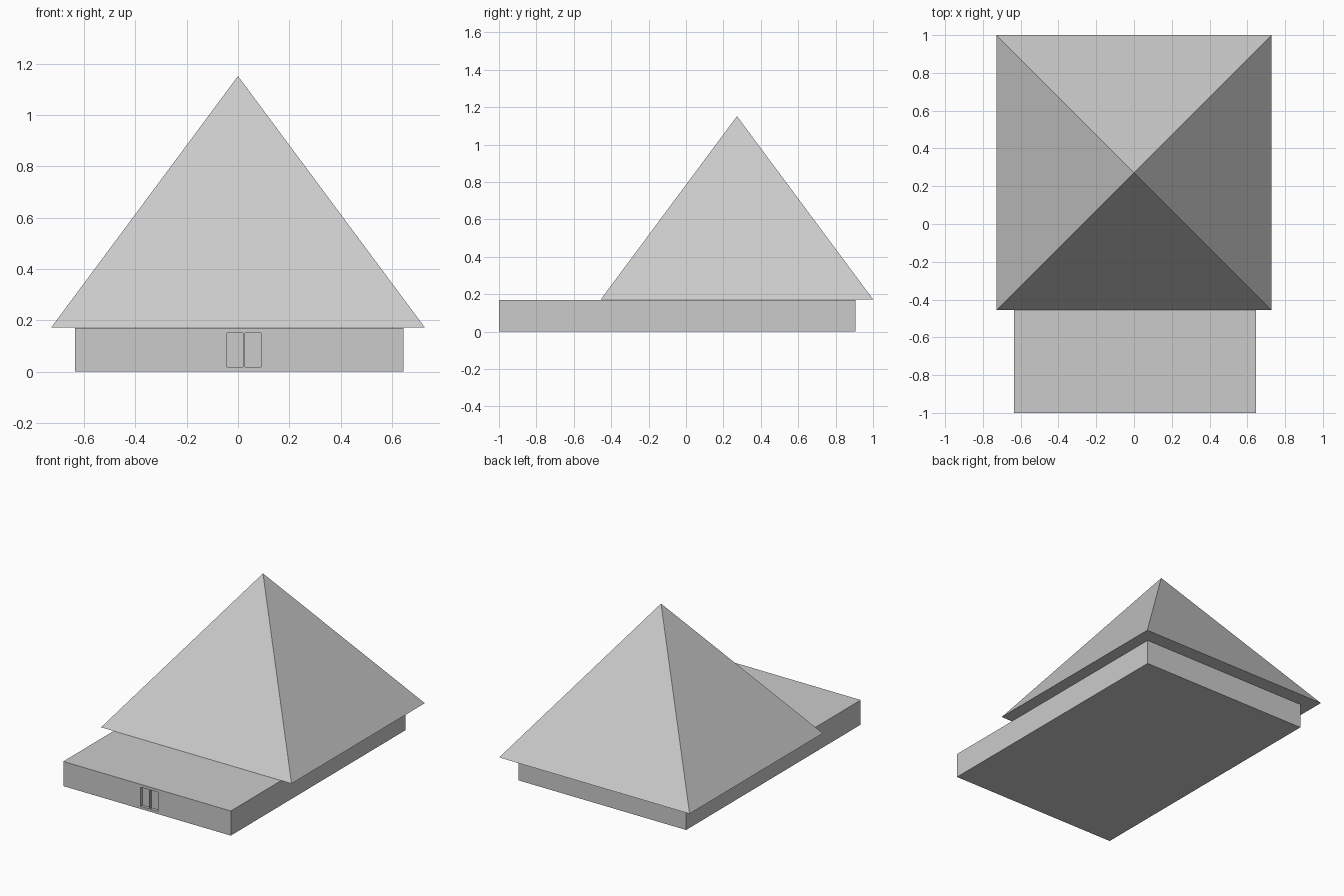
import bpy, math

if "Cube" in bpy.data.objects:
    bpy.data.objects.remove(bpy.data.objects["Cube"])


def box(name, x0, x1, y0, y1, z0, z1):
    """Axis-aligned box from its limits."""
    bpy.ops.mesh.primitive_cube_add(
        size=1, location=((x0 + x1) / 2, (y0 + y1) / 2, (z0 + z1) / 2))
    obj = bpy.context.object
    obj.name = name
    obj.scale = (x1 - x0, y1 - y0, z1 - z0)
    bpy.ops.object.transform_apply(location=False, rotation=False, scale=True)
    return obj


# Low building block
base = box("base", -0.635, 0.645, -1.0, 0.905, 0.0, 0.17)

# Two shallow door recesses in the front wall
for i, (x0, x1) in enumerate([(-0.043, 0.02), (0.027, 0.09)]):
    cutter = box(f"door_recess_cutter_{i + 1}", x0, x1, -1.05, -0.98, 0.018, 0.15)
    cutter.hide_render = True
    cutter.hide_set(True)
    cut = base.modifiers.new(f"door_recess_{i + 1}", 'BOOLEAN')
    cut.operation = 'DIFFERENCE'
    cut.solver = 'EXACT'
    cut.object = cutter

# Pyramid roof overhanging the back and sides
half, bottom, top = 0.7275, 0.173, 1.152
bpy.ops.mesh.primitive_cone_add(
    vertices=4, radius1=half * math.sqrt(2), radius2=0, depth=top - bottom,
    location=(0, 1.0 - half, (bottom + top) / 2), rotation=(0, 0, math.pi / 4))
roof = bpy.context.object
roof.name = "pyramid_roof"
bpy.ops.object.transform_apply(location=False, rotation=True, scale=False)
